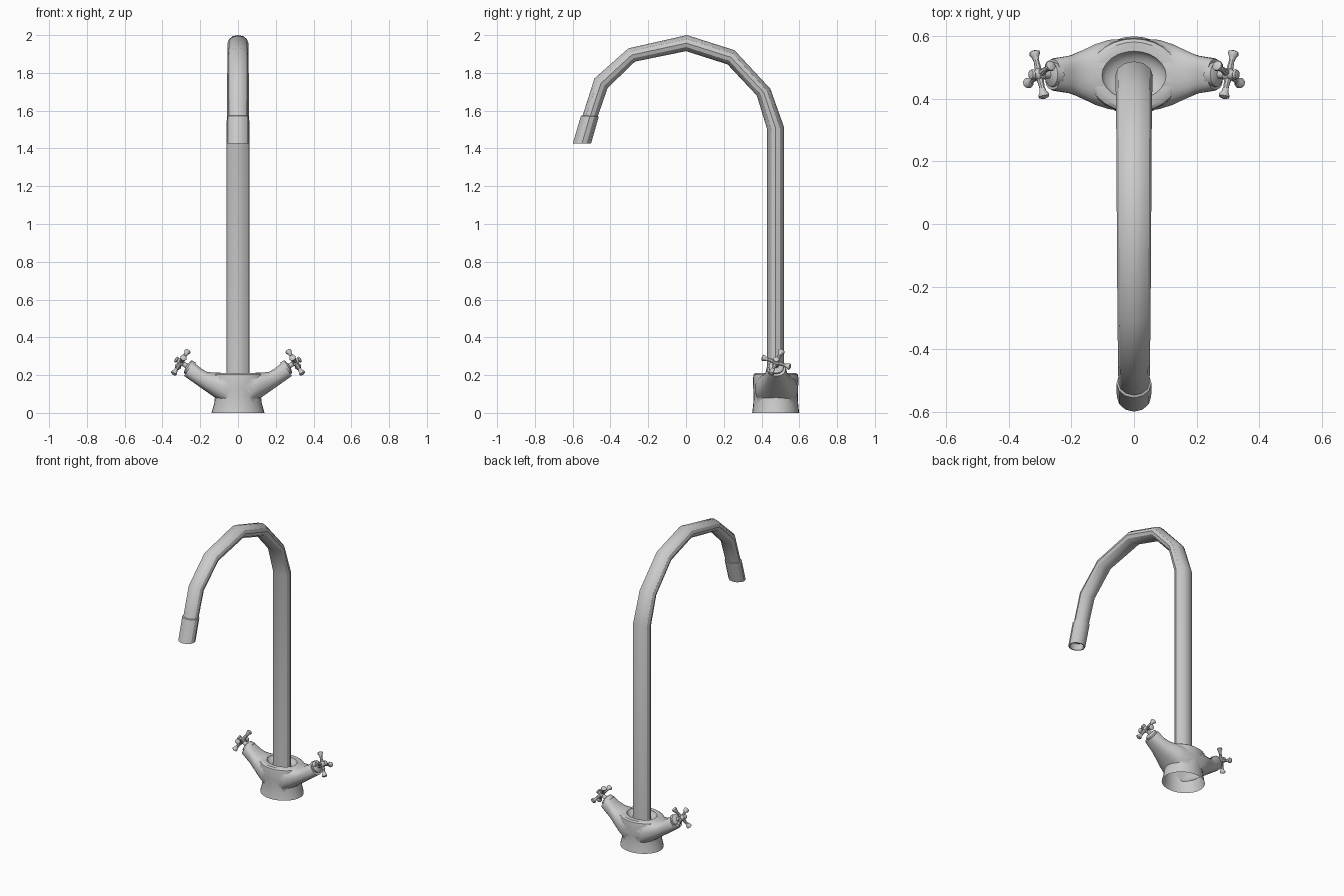
import bpy, bmesh, math
from mathutils import Vector

if "Cube" in bpy.data.objects:
    bpy.data.objects.remove(bpy.data.objects["Cube"])

YC = 0.475  # y position of the body centre


def loft(bm, rings, n=16, power=2.0, cap_start=True, cap_end=True):
    """Skin rings given as (centre, half axis U, half axis V)."""
    loops = []
    for c, u, v in rings:
        loop = []
        for i in range(n):
            a = 2 * math.pi * (i + 0.5) / n if power > 2 else 2 * math.pi * i / n
            ca, sa = math.cos(a), math.sin(a)
            ca = math.copysign(abs(ca) ** (2 / power), ca)
            sa = math.copysign(abs(sa) ** (2 / power), sa)
            loop.append(bm.verts.new(Vector(c) + Vector(u) * ca + Vector(v) * sa))
        loops.append(loop)
    for a, b in zip(loops, loops[1:]):
        for i in range(n):
            j = (i + 1) % n
            bm.faces.new((a[i], a[j], b[j], b[i]))
    if cap_start:
        bm.faces.new(loops[0][::-1])
    if cap_end:
        bm.faces.new(loops[-1])


def lathe(bm, origin, direction, profile, n=10):
    """Revolve (distance, radius) pairs around an axis."""
    d = Vector(direction).normalized()
    u = d.cross(Vector((0.3, 0.9, 0.2))).normalized()
    v = d.cross(u)
    loft(bm, [(Vector(origin) + d * t, u * r, v * r) for t, r in profile], n)


def finish(bm, name, angle=35):
    bmesh.ops.recalc_face_normals(bm, faces=bm.faces)
    me = bpy.data.meshes.new(name)
    bm.to_mesh(me)
    bm.free()
    ob = bpy.data.objects.new(name, me)
    bpy.context.collection.objects.link(ob)
    smooth(ob, angle)
    return ob


def smooth(ob, angle):
    bpy.ops.object.select_all(action='DESELECT')
    ob.select_set(True)
    bpy.context.view_layer.objects.active = ob
    bpy.ops.object.shade_smooth_by_angle(angle=math.radians(angle))


# Spout: outer (y, z), inner (y, z), half width in x
path = [
    ((0.52, 0.14), (0.43, 0.14), 0.06), ((0.52, 1.51), (0.43, 1.50), 0.06),
    ((0.447, 1.715), (0.375, 1.68), 0.058), ((0.257, 1.92), (0.22, 1.845), 0.056),
    ((0.005, 2.0), (0.0, 1.915), 0.055), ((-0.305, 1.93), (-0.27, 1.86), 0.053),
    ((-0.485, 1.77), (-0.415, 1.72), 0.051), ((-0.547, 1.575), (-0.467, 1.57), 0.05),
    ((-0.556, 1.572), (-0.462, 1.568), 0.056), ((-0.60, 1.425), (-0.503, 1.425), 0.055),
    ((-0.594, 1.425), (-0.509, 1.425), 0.048), ((-0.582, 1.465), (-0.497, 1.465), 0.048),
]
bm = bmesh.new()
rings = []
for o, i, w in path:
    o, i = Vector((0, *o)), Vector((0, *i))
    rings.append(((o + i) / 2, (w, 0, 0), (o - i) / 2))
loft(bm, rings, n=12)
finish(bm, "spout", 32)

# Body neck: height, half width, half depth
bm = bmesh.new()
neck = [(0, .14, .125), (.01, .138, .123), (.05, .126, .119), (.085, .122, .117),
        (.13, .138, .119), (.185, .15, .120), (.203, .145, .117), (.211, .13, .107)]
loft(bm, [((0, YC, z), (rx, 0, 0), (0, ry, 0)) for z, rx, ry in neck], n=28)
body = finish(bm, "faucet_body")

# Valve arms: top (x, z), bottom (x, z), half depth, mirrored to both sides
half = [((.09, .214), (.065, .04), .112), ((.135, .215), (.105, .068), .098),
        ((.168, .219), (.15, .10), .08), ((.198, .238), (.21, .142), .061),
        ((.232, .266), (.278, .19), .052), ((.236, .268), (.285, .196), .048)]
both = [((-t[0], t[1]), (-b[0], b[1]), d) for t, b, d in reversed(half)]
both += [((0, .215), (0, .04), .116)] + half
bm = bmesh.new()
rings = []
for t, b, d in both:
    t, b = Vector((t[0], YC + .003, t[1])), Vector((b[0], YC + .003, b[1]))
    rings.append(((t + b) / 2, (0, d, 0), (t - b) / 2))
loft(bm, rings, n=20, power=2.5)
arms = finish(bm, "arm_helper")

# Bowl-shaped recess around the foot of the spout
bm = bmesh.new()
bmesh.ops.create_uvsphere(bm, u_segments=24, v_segments=12, radius=1)
for v in bm.verts:
    v.co = Vector((v.co.x * .105, YC + v.co.y * .08, .222 + v.co.z * .05))
bowl = finish(bm, "bowl_cutter")

for helper, op in ((arms, 'UNION'), (bowl, 'DIFFERENCE')):
    mod = body.modifiers.new(op.lower(), 'BOOLEAN')
    mod.operation, mod.object, mod.solver = op, helper, 'EXACT'
    bpy.context.view_layer.objects.active = body
    bpy.ops.object.modifier_apply(modifier=mod.name)
for helper in (arms, bowl):
    bpy.data.objects.remove(helper)

# Open underside
bm = bmesh.new()
bm.from_mesh(body.data)
low = [f for f in bm.faces if all(v.co.z < 0.001 for v in f.verts)]
bmesh.ops.delete(bm, geom=low, context='FACES')
bm.to_mesh(body.data)
bm.free()
smooth(body, 50)

# Cross handle with stem, mirrored to the other side
bm = bmesh.new()
axis = Vector((0.85, 0, 0.53)).normalized()
hub = Vector((0.303, YC + .003, 0.268))
lathe(bm, hub, axis, [(-.07, .04), (-.045, .04), (-.041, .034), (-.036, .013), (-.015, .013),
                      (-.013, .02), (.008, .02), (.013, .014), (.02, .012),
                      (.024, .017), (.032, .015), (.035, .006)], 12)
side = Vector((0, 1, 0))
up = Vector((-axis.z, 0, axis.x))
for k in range(4):
    a = math.radians(22 + 90 * k)
    d = up * math.cos(a) + side * math.sin(a)
    lathe(bm, hub, d, [(0, .013), (.02, .011), (.045, .009), (.06, .012),
                       (.07, .018), (.077, .017), (.081, .009)], 8)
handle = finish(bm, "cross_handles", 40)
handle.modifiers.new("mirror", 'MIRROR')
